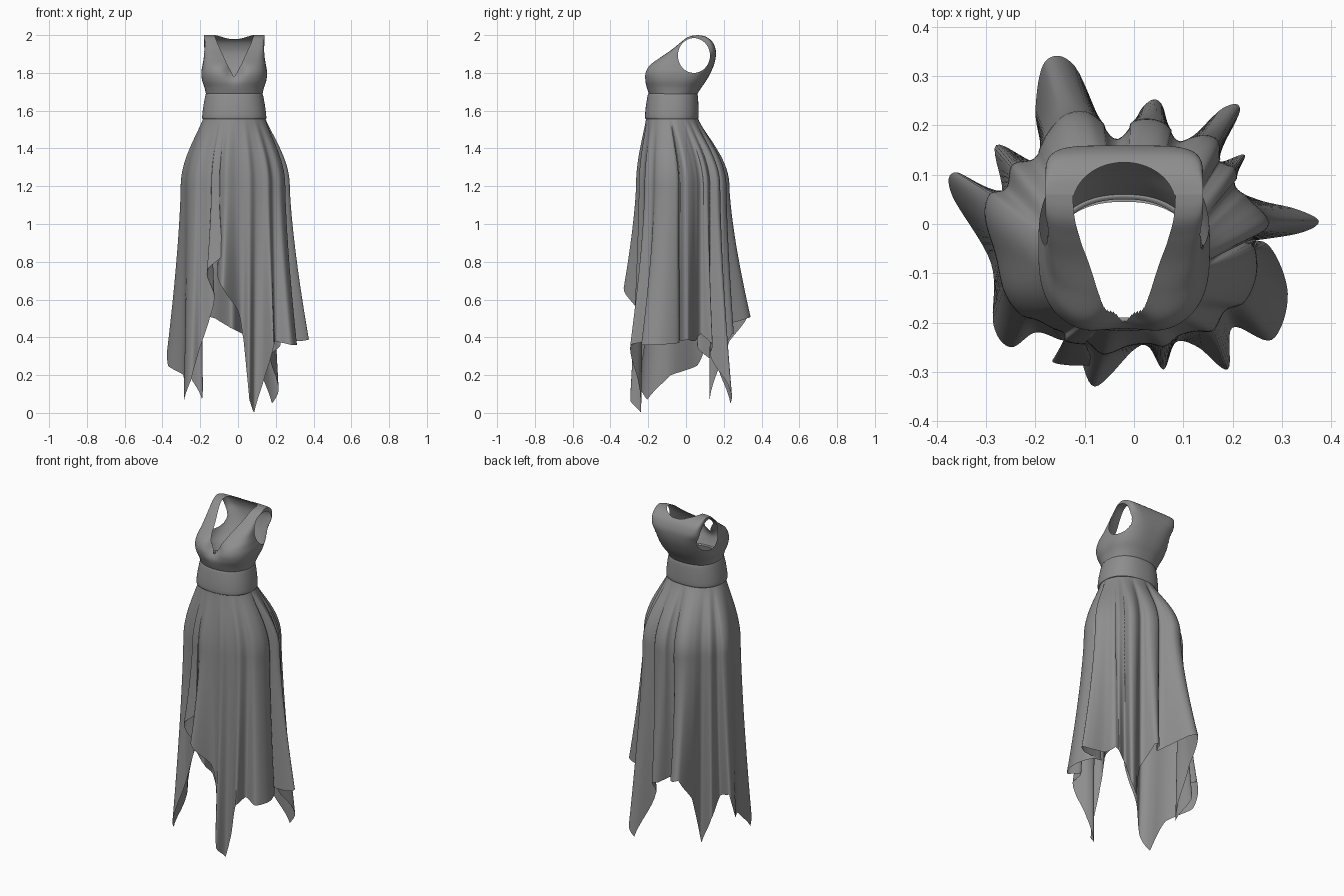
import bpy, bmesh, math

if "Cube" in bpy.data.objects:
    bpy.data.objects.remove(bpy.data.objects["Cube"])

CX = -0.02  # centre line of the torso

fabric = bpy.data.materials.new("grey_fabric")
fabric.diffuse_color = (0.27, 0.27, 0.27, 1)
fabric.use_nodes = True
fabric.node_tree.nodes["Principled BSDF"].inputs["Base Color"].default_value = fabric.diffuse_color


def lerp(a, b, t):
    return a + (b - a) * t


def spline(pts, steps, closed=False):
    """Smooth curve through tuples of any size."""
    n, out = len(pts), []
    for i in range(n if closed else n - 1):
        idx = [i - 1, i, i + 1, i + 2]
        p = [pts[k % n] if closed else pts[min(max(k, 0), n - 1)] for k in idx]
        for s in range(steps):
            t = s / steps
            out.append(tuple(
                0.5 * (2 * b + (c - a) * t + (2 * a - 5 * b + 4 * c - d) * t * t
                       + (3 * b - a - 3 * c + d) * t ** 3)
                for a, b, c, d in zip(*p)))
    if not closed:
        out.append(tuple(pts[-1]))
    return out


def table(rows, v):
    """Piecewise linear lookup."""
    for (a, fa), (b, fb) in zip(rows, rows[1:]):
        if v <= b:
            return lerp(fa, fb, max(0, (v - a) / (b - a)))
    return rows[-1][1]


def loft(rings):
    """Quads between closed rings of equal length."""
    bm = bmesh.new()
    vs = [[bm.verts.new(p) for p in r] for r in rings]
    n = len(rings[0])
    for a, b in zip(vs, vs[1:]):
        for i in range(n):
            j = (i + 1) % n
            bm.faces.new((a[i], a[j], b[j], b[i]))
    return bm


def finish(bm, name, angle=60):
    me = bpy.data.meshes.new(name)
    bm.to_mesh(me)
    bm.free()
    me.materials.append(fabric)
    ob = bpy.data.objects.new(name, me)
    bpy.context.collection.objects.link(ob)
    bpy.ops.object.select_all(action='DESELECT')
    ob.select_set(True)
    bpy.context.view_layer.objects.active = ob
    bpy.ops.object.shade_smooth_by_angle(angle=math.radians(angle))
    return ob


def ring(z, yf, yb, a, n, count):
    """Rounded-box cross-section between front yf and back yb."""
    pts = []
    for i in range(count):
        t = 2 * math.pi * i / count
        c, s = math.cos(t), math.sin(t)
        r = (abs(c) ** n + abs(s) ** n) ** (-1 / n)
        pts.append((CX + a * r * c, (yf + yb) / 2 + (yb - yf) / 2 * r * s, z))
    return pts


# ---- bodice: z, front y, back y, half width, squareness
body = [(1.68, -.193, .055, .148, 2.3), (1.72, -.208, .08, .157, 2.4),
        (1.76, -.221, .108, .17, 2.6), (1.80, -.222, .13, .174, 2.8),
        (1.84, -.198, .147, .168, 3.2), (1.88, -.14, .157, .162, 4),
        (1.92, -.08, .158, .16, 6), (1.96, -.03, .143, .16, 8),
        (1.985, .002, .116, .16, 8), (1.996, .03, .09, .16, 8), (2.0, .06, .06, .16, 8)]
rings = []
for row in spline(body, 7):
    r = ring(*row, 176)
    # hollow between the bust
    rings.append([(x, y + (.045 * math.exp(-((x - CX) / .045) ** 2 - ((z - 1.82) / .05) ** 2)
                           if y < -.05 else 0), z) for x, y, z in r])
bm = loft(rings)
bmesh.ops.remove_doubles(bm, verts=bm.verts, dist=.0004)

neck = [(1.775, 0), (1.85, .04), (1.9, .062), (1.95, .086), (2.0, .104)]
AY, AZ, RY, RZ = .042, 1.892, .085, .092  # armhole ellipse


def in_arm(p):
    return abs(p.x - CX) > .11 and ((p.y - AY) / RY) ** 2 + ((p.z - AZ) / RZ) ** 2 < 1


def back_neck(p):
    return math.hypot((p.x - CX) / .104, (p.y - .04) / .085)


def in_neck(p):
    if p.y < .06:
        return p.z > 1.775 and abs(p.x - CX) < table(neck, p.z)
    return p.z > 1.92 and back_neck(p) < 1


gone = [f for f in bm.faces if in_arm(f.calc_center_median()) or in_neck(f.calc_center_median())]
bmesh.ops.delete(bm, geom=gone, context='FACES')
# tidy the cut edges onto their outlines
for v in bm.verts:
    if not v.is_boundary or v.co.z < 1.76:
        continue
    dx = v.co.x - CX
    if abs(dx) > .13:
        k = math.hypot((v.co.y - AY) / RY, (v.co.z - AZ) / RZ)
        if .85 < k < 1.15:
            v.co.y = AY + (v.co.y - AY) / k
            v.co.z = AZ + (v.co.z - AZ) / k
    elif v.co.y < .058:
        v.co.x = CX + math.copysign(table(neck, v.co.z), dx)
    else:
        k = back_neck(v.co)
        if .85 < k < 1.15:
            v.co.x = CX + dx / k
            v.co.y = .04 + (v.co.y - .04) / k
finish(bm, "bodice")

# ---- waistband: gently flared belt with turned-in edges
band = [(1.562, -.195, .045, .15, 2.3), (1.555, -.21, .06, .165, 2.3),
        (1.565, -.217, .066, .17, 2.3), (1.62, -.213, .066, .164, 2.3),
        (1.675, -.204, .063, .154, 2.3), (1.69, -.199, .058, .149, 2.3),
        (1.686, -.19, .05, .141, 2.3)]
finish(loft([ring(*r, 96) for r in spline(band, 3)]), "waistband")

# ---- skirt: hem points (x, y, z) running counter-clockwise from the right
hem = [(.375, .005, .39), (.33, .03, .38), (.25, .05, .38), (.20, .08, .42), (.225, .14, .36),
       (.17, .13, .30), (.215, .23, .13), (.18, .235, .05), (.09, .16, .30),
       (.055, .245, .42), (.02, .24, .42), (-.04, .16, .45), (-.12, .32, .50),
       (-.18, .33, .52), (-.20, .23, .38), (-.19, .125, .07), (-.28, .16, .25),
       (-.27, .06, .35), (-.36, .105, .40), (-.37, .06, .25), (-.29, -.08, .20),
       (-.285, -.205, .07), (-.25, -.25, .17), (-.20, -.22, .35), (-.15, -.235, .50),
       (-.125, -.24, .62), (-.165, -.28, .75), (-.08, -.285, .84), (-.11, -.25, .74),
       (-.08, -.33, .66), (0, -.255, .54), (.03, -.25, .38), (.06, -.295, .07),
       (.085, -.24, 0), (.13, -.25, .15), (.19, -.295, .36),
       (.20, -.21, .38), (.28, -.235, .36), (.312, -.14, .36), (.27, -.04, .37),
       (.20, -.04, .39), (.33, -.02, .38)]
N, SUB, ROWS = len(hem), 8, 56
TOP, HIP = 1.565, 1.2

# smoothed, unwrapped angle of every hem point
ang = []
for x, y, z in hem:
    a = math.atan2(y + .03, x - CX)
    while ang and a < ang[-1] - math.pi:
        a += 2 * math.pi
    ang.append(a)
for _ in range(3):
    ang = [(ang[i - 1] - (2 * math.pi if i == 0 else 0) + 2 * ang[i]
            + ang[(i + 1) % N] + (2 * math.pi if i == N - 1 else 0)) / 4 for i in range(N)]

curve = spline(hem, SUB, closed=True)
columns = []
for k, (hx, hy, _) in enumerate(curve):
    i, t = k // SUB, (k % SUB) / SUB
    j = (i + 1) % N
    hz = lerp(hem[i][2], hem[j][2], t)
    th = lerp(ang[i], ang[j] + (2 * math.pi if j == 0 else 0), t)
    c, s = math.cos(th), math.sin(th)
    wx, wy = CX + .163 * c, -.075 + .136 * s              # at the belt
    # hips: valleys between folds run deep, ridges follow the body
    inside = math.hypot((hx - CX) / .262, (hy + .02) / .225) < 1
    g = lerp(.3, .7, min(1, max(0, (hz - .1) / .25))) if inside else .25
    qx = lerp(CX + .262 * c, hx, g)
    qy = lerp(-.02 + .225 * s, hy, g)
    col = []
    for r in range(ROWS + 1):
        if r <= 20:
            f = r / 20
            e = math.sin(math.pi / 2 * f) ** 1.15
            col.append((lerp(wx, qx, e), lerp(wy, qy, e), lerp(TOP, HIP, f)))
        else:
            f = (r - 20) / (ROWS - 20)
            e = f ** 1.4
            col.append((lerp(qx, hx, e), lerp(qy, hy, e), lerp(HIP, hz, f)))
    columns.append(col)
bm = loft([list(r) for r in zip(*columns)])
finish(bm, "skirt", 75)
